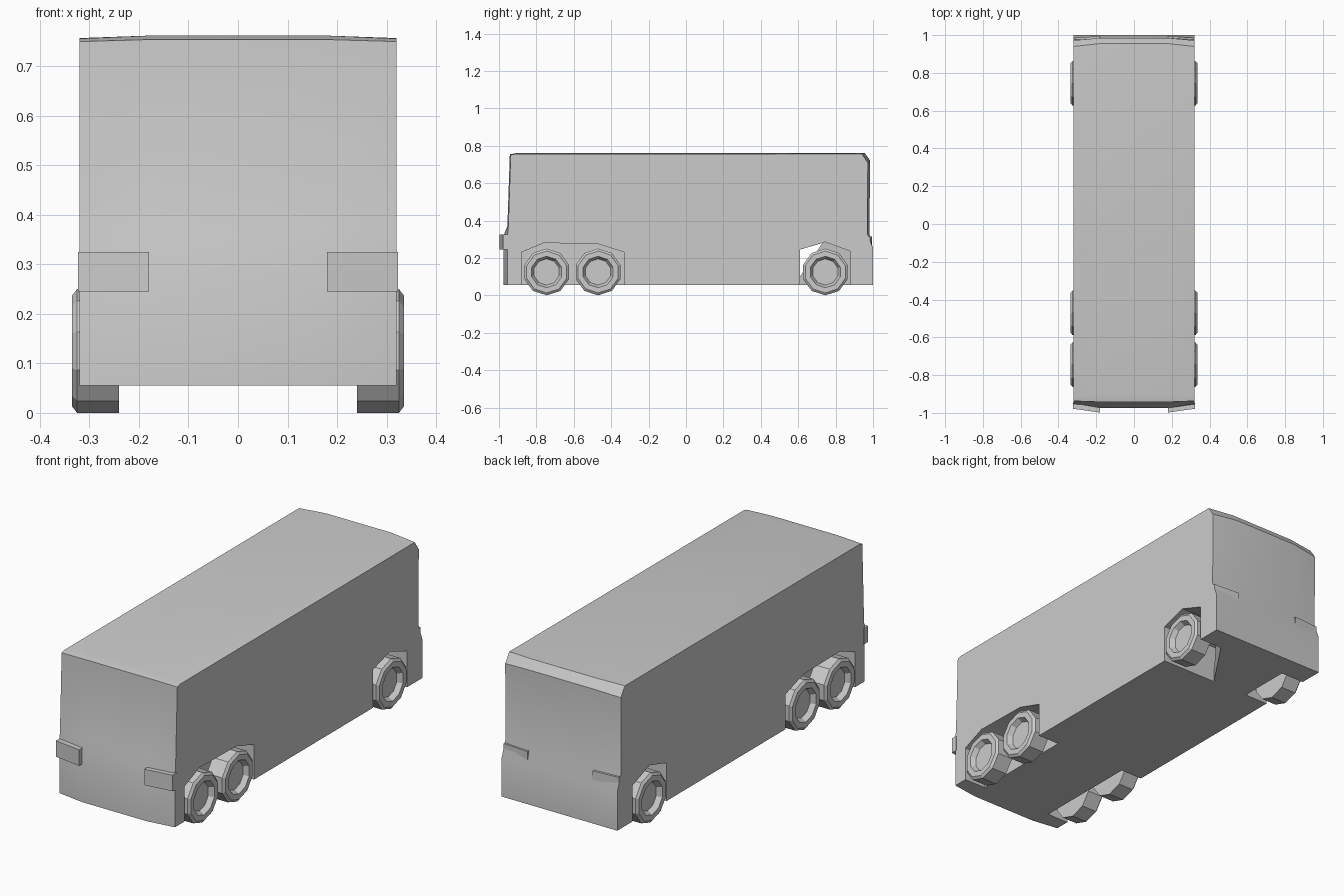
import bpy, bmesh, math

if "Cube" in bpy.data.objects:
    bpy.data.objects.remove(bpy.data.objects["Cube"], do_unlink=True)

grey = bpy.data.materials.new("light grey")
grey.use_nodes = True
COLOR = (0.6, 0.6, 0.6, 1)
grey.diffuse_color = COLOR
grey.node_tree.nodes["Principled BSDF"].inputs["Base Color"].default_value = COLOR


def loft(name, rings, closed=False):
    """Join rings of equal length, capping the ends unless closed."""
    bm = bmesh.new()
    rows = [[bm.verts.new(p) for p in ring] for ring in rings]
    n = len(rows[0])
    for a, b in zip(rows, rows[1:]):
        for i in range(n):
            j = (i + 1) % n
            bm.faces.new((a[i], a[j], b[j], b[i]))
    bm.faces.new(rows[0])
    bm.faces.new(rows[-1])
    bmesh.ops.recalc_face_normals(bm, faces=bm.faces)
    mesh = bpy.data.meshes.new(name)
    bm.to_mesh(mesh)
    bm.free()
    mesh.materials.append(grey)
    obj = bpy.data.objects.new(name, mesh)
    bpy.context.collection.objects.link(obj)
    return obj


def smooth(obj, angle):
    bpy.ops.object.select_all(action='DESELECT')
    obj.select_set(True)
    bpy.context.view_layer.objects.active = obj
    bpy.ops.object.shade_smooth_by_angle(angle=math.radians(angle))


# Body: side profiles at the corners and across the bowed middle
corner = [(-.955, .055), (-.955, .31), (-.95, .37), (-.937, .75), (-.915, .756),
          (.94, .757), (.972, .71), (.97, .33), (1, .25), (1, .055)]
middle = [(-.975, .055), (-.975, .32), (-.955, .37), (-.942, .754), (-.9, .762),
          (.955, .762), (.985, .72), (.98, .33), (1, .25), (1, .055)]
stations = [(-.32, corner), (-.18, middle), (.18, middle), (.32, corner)]
body = loft("body", [[(x, y, z) for y, z in prof] for x, prof in stations])

# Wheel arches, cut from both sides
front_arch = [(-.88, 0), (-.88, .23), (-.76, .28), (-.47, .275), (-.33, .23), (-.33, 0)]
rear_arch = [(.61, 0), (.61, .245), (.745, .285), (.88, .235), (.88, 0)]
gap = [(.61, .1), (.61, .245), (.73, .28)]


def cutter(name, profile, inner, outer):
    return loft(name, [[(inner(y), y, z) for y, z in profile],
                       [(outer, y, z) for y, z in profile]])


cutters = [cutter("arch_gap_cutter", gap, lambda y: -.4, .4)]
for side, s in (("left", 1), ("right", -1)):
    cutters.append(cutter("front_arch_cutter_" + side, front_arch, lambda y: s * .2, s * .4))
    # The left rear arch has a slanted inner wall
    inner = (lambda y: .01 + (y - .61) * .68) if s > 0 else (lambda y: -.19)
    cutters.append(cutter("rear_arch_cutter_" + side, rear_arch, inner, s * .4))

bpy.context.view_layer.objects.active = body
for c in cutters:
    mod = body.modifiers.new(c.name, 'BOOLEAN')
    mod.operation = 'DIFFERENCE'
    mod.solver = 'EXACT'
    mod.object = c
    bpy.ops.object.modifier_apply(modifier=mod.name)
    bpy.data.objects.remove(c, do_unlink=True)
smooth(body, 25)

# Corner lamps, following the bowed front and sitting on the rear ledge
front_plan = [(.18, -.998), (.323, -.978), (.323, -.945), (.18, -.965)]
rear_plan = [(.18, .96), (.32, .96), (.32, .985), (.18, .995)]
for side, s in (("left", 1), ("right", -1)):
    for end, plan, low, high in (("front", front_plan, .245, .325),
                                 ("rear", rear_plan, .25, .315)):
        loft(f"{end}_lamp_{side}", [[(s * x, y, z) for x, y in plan] for z in (low, high)])

# Wheels: ten-sided tyres with a recessed hub
SIDES, RADIUS = 10, .125
wheel_rings = [(.24, RADIUS), (.325, RADIUS), (.335, .112), (.335, .084), (.31, .07)]
axles = (("front", -.745), ("second", -.47), ("rear", .745))
for side, s in (("left", 1), ("right", -1)):
    for axle, y in axles:
        rings = []
        for x, r in wheel_rings:
            angles = [math.tau * k / SIDES + math.pi / 2 for k in range(SIDES)]
            rings.append([(s * x, y + r * math.cos(a), RADIUS + r * math.sin(a))
                          for a in angles])
        loft(f"{axle}_wheel_{side}", rings)
